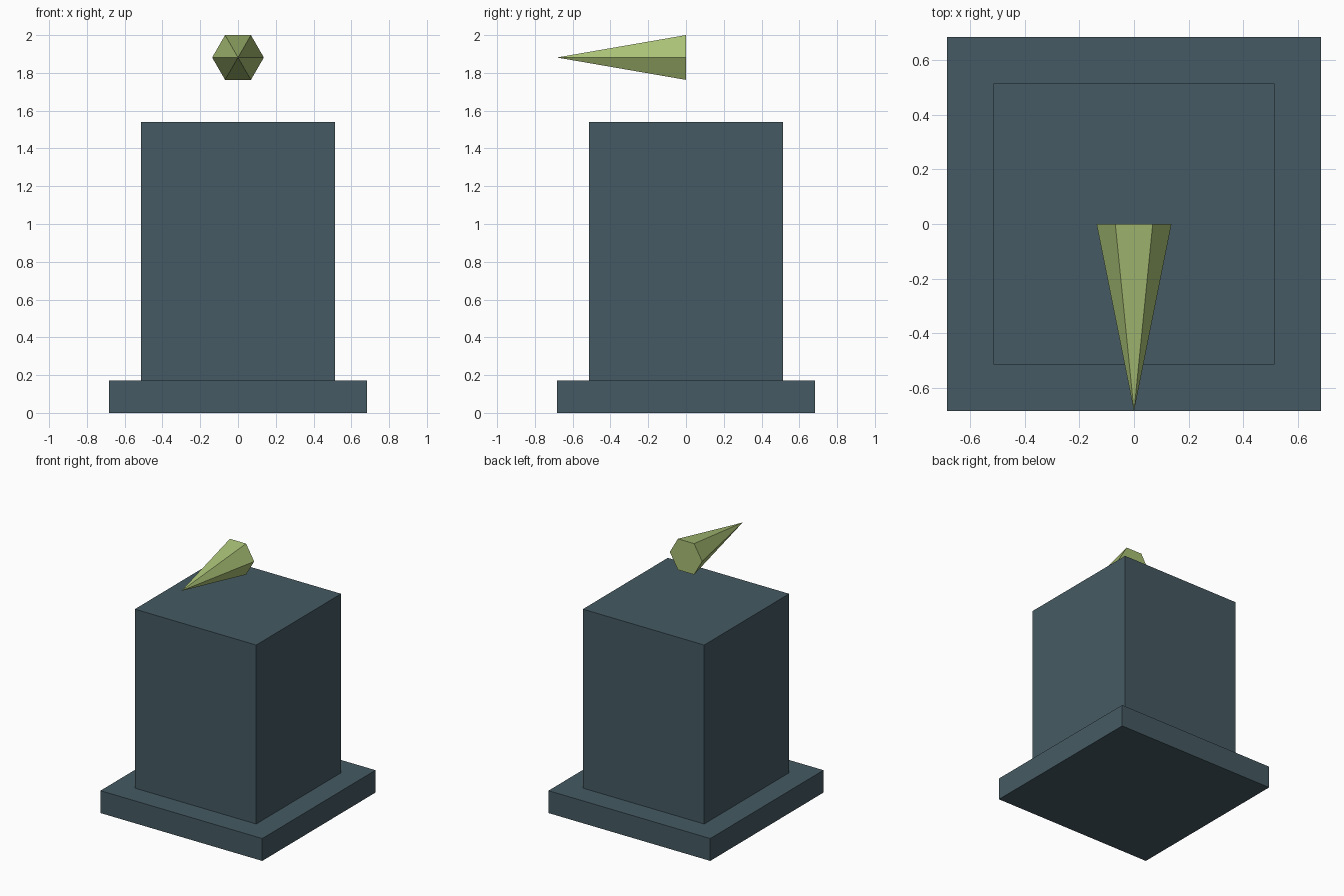
import bpy, bmesh
from math import cos, sin, pi

if "Cube" in bpy.data.objects:
    bpy.data.objects.remove(bpy.data.objects["Cube"])

U = 0.17105  # one design unit; the model is laid out on this grid


def material(name, rgb):
    m = bpy.data.materials.new(name)
    m.diffuse_color = (*rgb, 1)
    m.use_nodes = True
    m.node_tree.nodes["Principled BSDF"].inputs["Base Color"].default_value = m.diffuse_color
    return m


def finish(name, bm, mat):
    bmesh.ops.recalc_face_normals(bm, faces=bm.faces)
    mesh = bpy.data.meshes.new(name)
    bm.to_mesh(mesh)
    bm.free()
    mesh.materials.append(mat)
    obj = bpy.data.objects.new(name, mesh)
    bpy.context.collection.objects.link(obj)
    return obj


def box(name, width, z0, z1, mat):
    bm = bmesh.new()
    bmesh.ops.create_cube(bm, size=1)
    for v in bm.verts:
        v.co = (v.co.x * width, v.co.y * width, z0 + (v.co.z + 0.5) * (z1 - z0))
    return finish(name, bm, mat)


def spike(name, radius, length, z, sides, mat):
    bm = bmesh.new()
    ring = [bm.verts.new((radius * cos(2 * pi * i / sides), 0,
                          z + radius * sin(2 * pi * i / sides))) for i in range(sides)]
    tip = bm.verts.new((0, -length, z))
    bm.faces.new(ring)
    for i in range(sides):
        bm.faces.new((ring[i], ring[(i + 1) % sides], tip))
    return finish(name, bm, mat)


slate = material("slate", (0.060, 0.102, 0.125))
green = material("light_green", (0.40, 0.53, 0.18))

# Square plinth and the block standing on it
box("base_plinth", 8 * U, 0, U, slate)
box("body_block", 6 * U, U, 9 * U, slate)

# Six-sided pointer floating above, aimed at the front
spike("front_pointer", 0.8 * U, 4 * U, 11 * U, 6, green)
